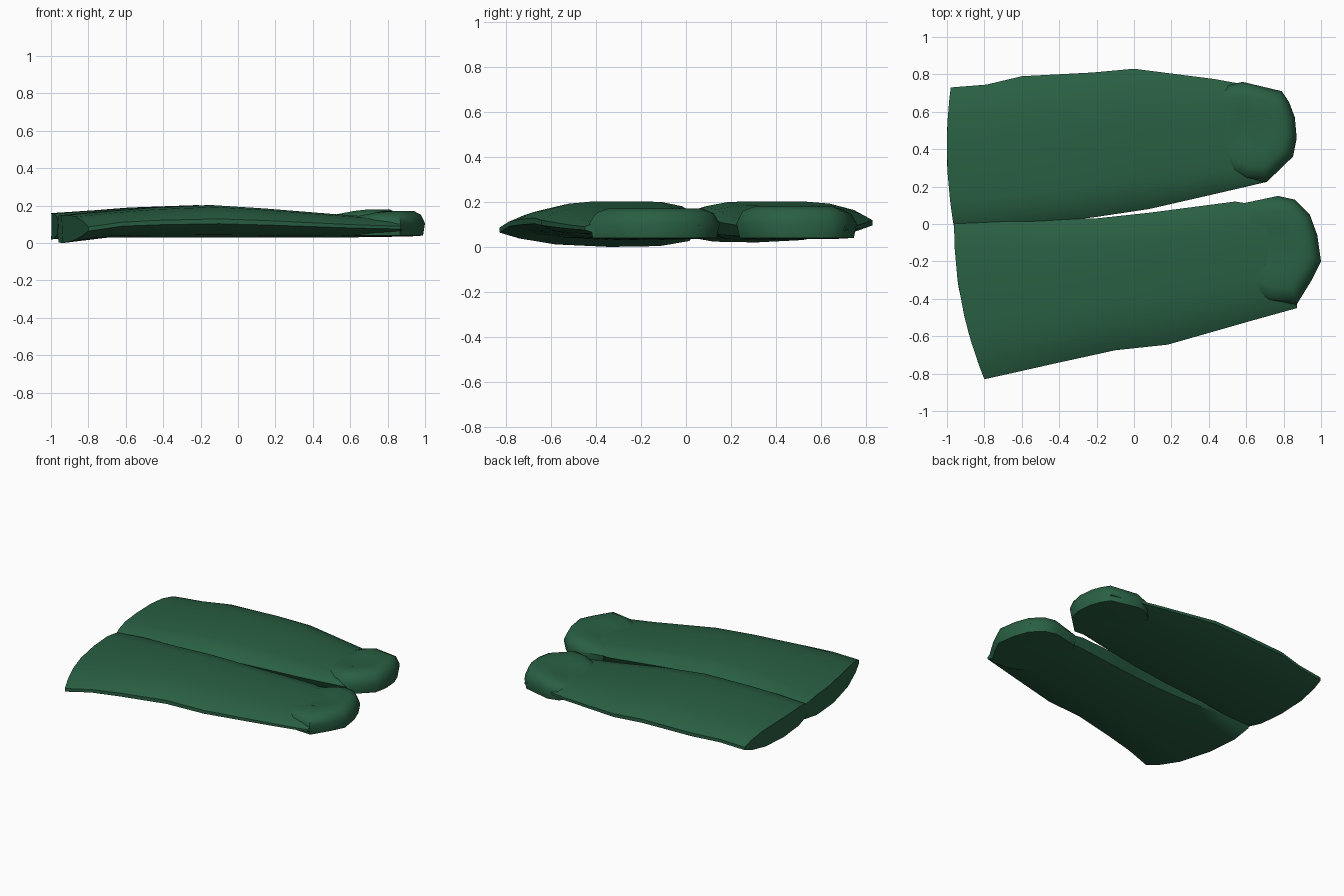
import bpy, bmesh, math
from mathutils import Vector

green = bpy.data.materials.new("green_cloth")
green.diffuse_color = (0.022, 0.115, 0.055, 1)

# cross-section: (share of width from inner to outer edge, share of height from mid to top/bottom)
TOP = [(0.0, 0.3), (0.07, 0.75), (0.2, 0.97), (0.4, 1.0), (0.62, 1.0), (0.78, 0.88), (0.92, 0.55), (1.0, 0.15)]
BOTTOM = [(1.0, -0.15), (0.9, -0.5), (0.72, -0.85), (0.45, -1.0), (0.2, -0.95), (0.05, -0.65)]


def finish(name, bm, angle):
    bmesh.ops.recalc_face_normals(bm, faces=bm.faces[:])
    me = bpy.data.meshes.new(name)
    bm.to_mesh(me)
    bm.free()
    ob = bpy.data.objects.new(name, me)
    bpy.context.collection.objects.link(ob)
    me.materials.append(green)
    bpy.ops.object.select_all(action='DESELECT')
    ob.select_set(True)
    bpy.context.view_layer.objects.active = ob
    bpy.ops.object.shade_smooth_by_angle(angle=math.radians(angle))
    return ob


def skin(bm, rings):
    for a, b in zip(rings, rings[1:]):
        n = len(a)
        for i in range(n):
            bm.faces.new((a[i], a[(i + 1) % n], b[(i + 1) % n], b[i]))
    bm.faces.new(rings[0])
    bm.faces.new(rings[-1])


def leg(name, sections, bow):
    # each section: inner xy, outer xy, bottom z, top z
    bm = bmesh.new()
    rings = []
    for k, (xi, yi, xo, yo, z0, z1) in enumerate(sections):
        mid, half = (z0 + z1) / 2, (z1 - z0) / 2
        ring = []
        for t, h in TOP + BOTTOM:
            push = bow * 4 * t * (1 - t) if k == 0 else 0
            ring.append(bm.verts.new((xi + (xo - xi) * t - push, yi + (yo - yi) * t, mid + half * h)))
        rings.append(ring)
    skin(bm, rings)
    return finish(name, bm, 50)


def cuff(name, outline, top):
    # puffed rounded end of a leg, stacked from scaled outlines
    c = sum((Vector(p) for p in outline), Vector((0, 0))) / len(outline)
    bm = bmesh.new()
    rings = []
    for s, z in [(0.6, 0.035), (0.95, 0.04), (1.0, 0.105), (0.9, top - 0.02), (0.72, top), (0.4, top - 0.006)]:
        rings.append([bm.verts.new((c.x + (p[0] - c.x) * s, c.y + (p[1] - c.y) * s,
                                    z + (0.035 * (p[0] - c.x) / 0.25 if p[0] < c.x and z > 0.11 else 0)))
                      for p in outline])
    skin(bm, rings)
    return finish(name, bm, 50)


leg("left_leg", [
    (-0.96, -0.03, -0.98, 0.73, 0.02, 0.16),
    (-0.75, -0.02, -0.79, 0.745, 0.03, 0.175),
    (-0.55, 0.0, -0.60, 0.79, 0.035, 0.19),
    (-0.22, 0.035, -0.22, 0.81, 0.03, 0.203),
    (0.08, 0.08, 0.0, 0.83, 0.03, 0.185),
    (0.43, 0.16, 0.43, 0.775, 0.03, 0.15),
    (0.71, 0.225, 0.79, 0.71, 0.035, 0.13)], 0.03)

leg("right_leg", [
    (-0.96, 0.06, -0.80, -0.83, 0.0, 0.15),
    (-0.75, 0.05, -0.62, -0.79, 0.03, 0.172),
    (-0.5, 0.03, -0.42, -0.745, 0.03, 0.19),
    (-0.2, 0.03, -0.10, -0.675, 0.03, 0.203),
    (0.08, 0.06, 0.18, -0.645, 0.03, 0.185),
    (0.54, 0.12, 0.6, -0.525, 0.03, 0.15),
    (0.93, 0.06, 0.87, -0.45, 0.035, 0.13)], 0.05)

cuff("left_cuff", [
    (0.43, 0.36), (0.43, 0.68), (0.50, 0.74), (0.58, 0.76), (0.79, 0.71), (0.83, 0.65), (0.86, 0.57),
    (0.87, 0.46), (0.85, 0.36), (0.71, 0.225), (0.60, 0.235), (0.50, 0.28)], 0.18)

cuff("right_cuff", [
    (0.56, -0.18), (0.54, 0.02), (0.58, 0.11), (0.77, 0.15), (0.86, 0.13), (0.94, 0.05), (0.98, -0.06),
    (1.0, -0.20), (0.95, -0.30), (0.87, -0.43), (0.72, -0.42), (0.61, -0.37)], 0.172)
